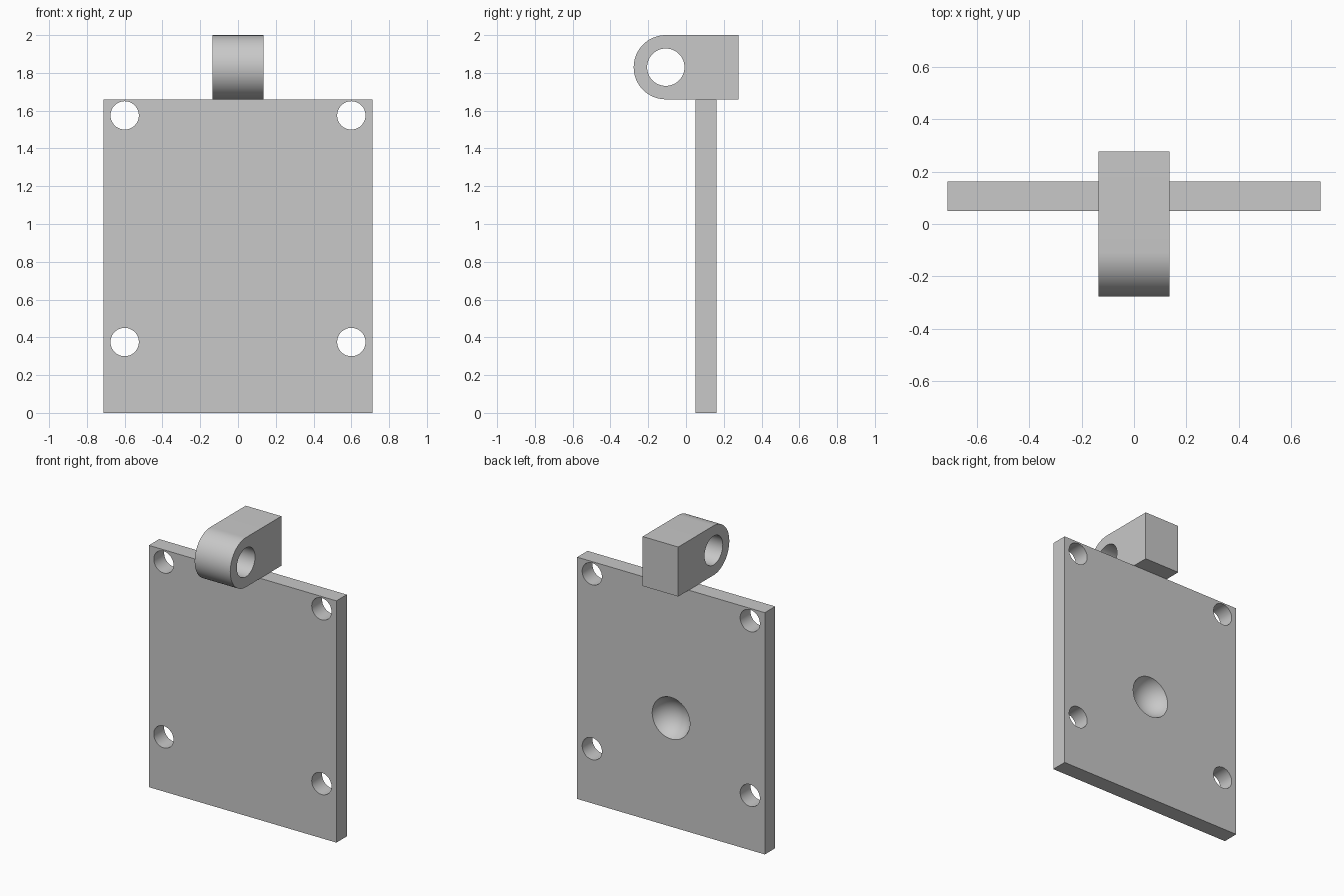
import bpy
import bmesh
from math import pi, sin, cos
from mathutils import Matrix, Vector

cube = bpy.data.objects.get("Cube")
if cube:
    bpy.data.objects.remove(cube, do_unlink=True)

# Single plain material
grey = bpy.data.materials.new("light grey")
grey.use_nodes = True
colour = (0.58, 0.58, 0.58, 1)
grey.diffuse_color = colour
grey.node_tree.nodes["Principled BSDF"].inputs["Base Color"].default_value = colour


def make_object(name, bm):
    bmesh.ops.recalc_face_normals(bm, faces=bm.faces)
    mesh = bpy.data.meshes.new(name)
    bm.to_mesh(mesh)
    bm.free()
    mesh.materials.append(grey)
    obj = bpy.data.objects.new(name, mesh)
    bpy.context.collection.objects.link(obj)
    return obj


def cylinder(radius, length, centre, axis):
    """Cutter cylinder along the x or y axis."""
    bm = bmesh.new()
    turn = Matrix.Rotation(pi / 2, 4, "Y" if axis == "x" else "X")
    bmesh.ops.create_cone(bm, cap_ends=True, segments=64, radius1=radius,
                          radius2=radius, depth=length,
                          matrix=Matrix.Translation(centre) @ turn)
    return make_object("cutter", bm)


def sphere(radius, centre):
    """Cutter ball with its poles along y."""
    bm = bmesh.new()
    bmesh.ops.create_uvsphere(bm, u_segments=64, v_segments=48, radius=radius,
                              matrix=Matrix.Translation(centre) @ Matrix.Rotation(pi / 2, 4, "X"))
    return make_object("cutter", bm)


def cut(obj, cutters):
    """Subtract the cutters, discard them, and smooth the curved faces."""
    bpy.ops.object.select_all(action="DESELECT")
    bpy.context.view_layer.objects.active = obj
    obj.select_set(True)
    for cutter in cutters:
        cutter.hide_render = True
        mod = obj.modifiers.new("cut", "BOOLEAN")
        mod.operation = "DIFFERENCE"
        mod.solver = "EXACT"
        mod.object = cutter
        bpy.ops.object.modifier_apply(modifier=mod.name)
        bpy.data.objects.remove(cutter, do_unlink=True)
    bpy.ops.object.shade_smooth_by_angle()


# Mounting plate
width, height = 1.425, 1.66
front, back = 0.05, 0.1625
middle = (front + back) / 2
bm = bmesh.new()
bmesh.ops.create_cube(bm, size=1, matrix=Matrix.Translation((0, middle, height / 2))
                      @ Matrix.Diagonal((width, back - front, height, 1)))
plate = make_object("mounting_plate", bm)

# Four bolt holes and a round dimple in the back
cutters = [cylinder(0.075, 0.4, (x, middle, z), "y")
           for x in (-0.6, 0.6) for z in (0.375, 1.575)]
cutters.append(sphere(0.15, (0, back + 0.045, 0.745)))
cut(plate, cutters)

# Hinge lug: square at the back, half round at the front
radius, half_width, reach = 0.17, 0.135, 0.277
pivot_y, pivot_z = radius - reach, height + radius
steps = 32
profile = [(reach, height), (reach, height + 2 * radius)]
profile += [(pivot_y - radius * sin(pi * i / steps), pivot_z + radius * cos(pi * i / steps))
            for i in range(steps + 1)]
bm = bmesh.new()
face = bm.faces.new([bm.verts.new((-half_width, y, z)) for y, z in profile])
extruded = bmesh.ops.extrude_face_region(bm, geom=[face])["geom"]
bmesh.ops.translate(bm, vec=Vector((2 * half_width, 0, 0)),
                    verts=[v for v in extruded if isinstance(v, bmesh.types.BMVert)])
lug = make_object("hinge_lug", bm)

# Pin hole through the lug
cut(lug, [cylinder(0.099, 0.6, (0, pivot_y, pivot_z), "x")])
